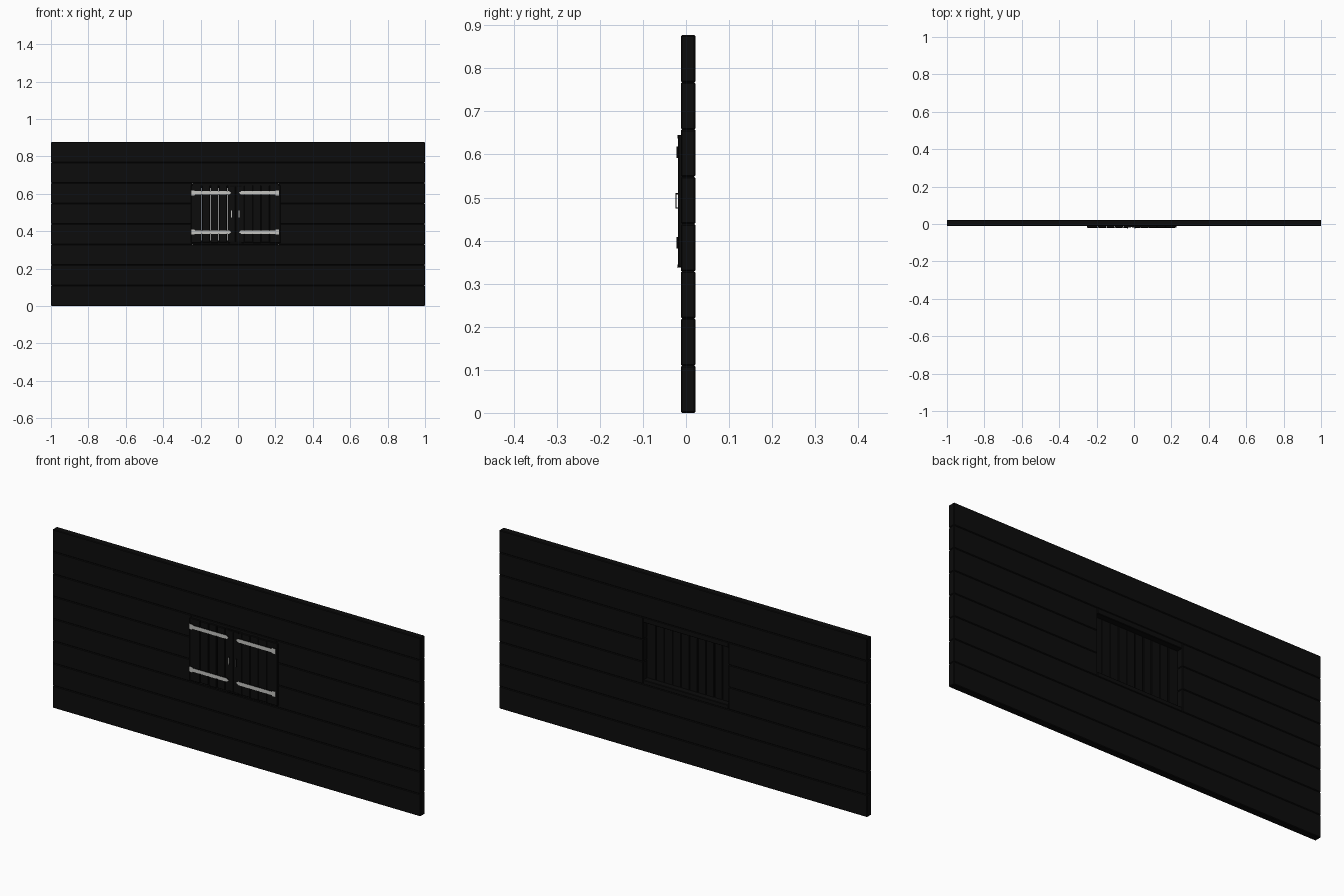
import bpy, bmesh
from mathutils import Vector

cube = bpy.data.objects.get("Cube")
if cube:
    bpy.data.objects.remove(cube, do_unlink=True)


def material(name, rgb):
    m = bpy.data.materials.new(name)
    m.use_nodes = True
    col = (*rgb, 1)
    m.diffuse_color = col
    m.node_tree.nodes["Principled BSDF"].inputs["Base Color"].default_value = col
    return m


WOOD = material("dark wood", (0.0035, 0.0035, 0.0035))
IRON = material("black iron", (0.002, 0.002, 0.002))
STEEL = material("pale steel", (0.55, 0.55, 0.53))


def finish(name, bm, mats):
    bmesh.ops.recalc_face_normals(bm, faces=bm.faces)
    me = bpy.data.meshes.new(name)
    bm.to_mesh(me)
    bm.free()
    for m in mats:
        me.materials.append(m)
    ob = bpy.data.objects.new(name, me)
    bpy.context.collection.objects.link(ob)
    return ob


def box(name, lo, hi, mats, bevel=0.0):
    bm = bmesh.new()
    bmesh.ops.create_cube(bm, size=1)
    lo, hi = Vector(lo), Vector(hi)
    for v in bm.verts:
        v.co = (lo + hi) / 2 + v.co * (hi - lo)
    if bevel:
        bmesh.ops.bevel(bm, geom=bm.edges[:], offset=bevel, segments=1, affect='EDGES')
    return finish(name, bm, mats)


def extrude_profile(name, points, y0, y1, mats):
    """Flat x-z outline given depth; the front face takes the second material."""
    bm = bmesh.new()
    face = bm.faces.new([bm.verts.new((x, y0, z)) for x, z in points])
    out = bmesh.ops.extrude_face_region(bm, geom=[face])
    for v in out["geom"]:
        if isinstance(v, bmesh.types.BMVert):
            v.co.y = y1
    bmesh.ops.recalc_face_normals(bm, faces=bm.faces)
    for f in bm.faces:
        f.material_index = 1 if f.normal.y < -0.9 else 0
    return finish(name, bm, mats)


# Wall of stacked planks, split around the window opening
ROWS, HEIGHT = 8, 0.877
PITCH = HEIGHT / ROWS
BACK, FRONT = 0.022, -0.012
LEFT, RIGHT, BOTTOM, TOP = -0.245, 0.218, 0.35, 0.632
for i in range(ROWS):
    z0, z1 = i * PITCH, (i + 1) * PITCH
    if z1 <= BOTTOM or z0 >= TOP:
        box(f"plank_{i}", (-1, FRONT, z0), (1, BACK, z1), [WOOD], 0.003)
        continue
    box(f"plank_{i}_right", (-1, FRONT, z0), (LEFT, BACK, z1), [WOOD], 0.003)
    box(f"plank_{i}_left", (RIGHT, FRONT, z0), (1, BACK, z1), [WOOD], 0.003)
    if z0 < BOTTOM:
        box("sill_filler", (LEFT, FRONT, z0), (RIGHT, BACK, BOTTOM), [WOOD], 0.002)
    if z1 > TOP:
        box("lintel_filler", (LEFT, FRONT, TOP), (RIGHT, BACK, z1), [WOOD], 0.002)

# Pair of shutters: boards, strap hinges and pull handles
CENTRE, BOARD = -0.0125, 0.0452
for side, label in ((-1, "right"), (1, "left")):
    gap = 0.0018 if side < 0 else 0.0002
    for k in range(5):
        a = CENTRE + side * (k * BOARD)
        b = CENTRE + side * ((k + 1) * BOARD if k < 4 else 0.24)
        lip = 0.002 * (k % 2)
        box(f"shutter_board_{label}_{k}",
            (min(a, b) + gap, -0.018, 0.338 + lip), (max(a, b) - gap, -0.008, 0.645 - lip),
            [WOOD], 0.0015)
    for z, level in ((0.395, "lower"), (0.605, "upper")):
        outline = [(0.02, 0), (0.032, 0.009), (0.215, 0.009), (0.217, 0.013), (0.235, 0.013)]
        outline += [(x, -h) for x, h in reversed(outline[1:])]
        points = [(CENTRE - 0.003 + side * x, z + h) for x, h in outline]
        extrude_profile(f"strap_hinge_{label}_{level}", points, -0.0215, -0.0175, [IRON, STEEL])
    # Handle: a grip bar on two short posts
    hx = CENTRE - 0.003 + side * 0.02
    extrude_profile(f"handle_grip_{label}",
                    [(hx - 0.0025, 0.474), (hx + 0.0025, 0.474), (hx + 0.0025, 0.51), (hx - 0.0025, 0.51)],
                    -0.024, -0.0225, [IRON, STEEL])
    for z in (0.474, 0.507):
        box(f"handle_post_{label}", (hx - 0.0025, -0.0226, z), (hx + 0.0025, -0.0175, z + 0.003), [IRON])

# Small iron caps at the shutter ends
for z in (0.336, 0.637):
    box("shutter_end_cap", (CENTRE - 0.03, -0.02, z), (CENTRE + 0.03, -0.0175, z + 0.008), [IRON])
